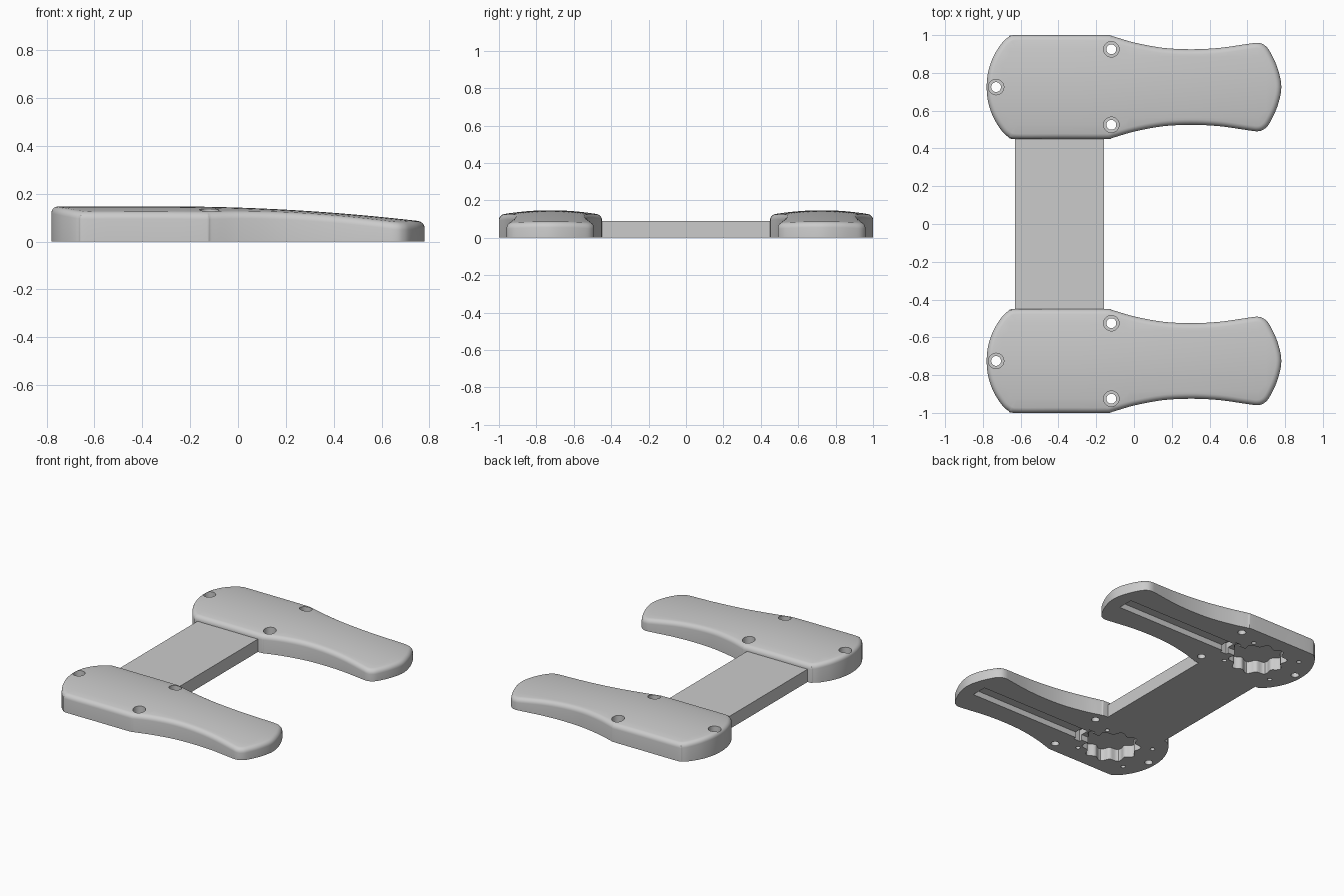
import bpy, bmesh, math
from mathutils import Vector
from mathutils.geometry import delaunay_2d_cdt

old = bpy.data.objects.get("Cube")
if old:
    bpy.data.objects.remove(old, do_unlink=True)

grey = bpy.data.materials.new("plain grey")
grey.use_nodes = True
COLOUR = (0.6, 0.6, 0.6, 1)
grey.diffuse_color = COLOUR
grey.node_tree.nodes["Principled BSDF"].inputs["Base Color"].default_value = COLOUR


def make(name, bm):
    bmesh.ops.remove_doubles(bm, verts=bm.verts, dist=1e-5)
    bmesh.ops.recalc_face_normals(bm, faces=bm.faces)
    mesh = bpy.data.meshes.new(name)
    bm.to_mesh(mesh)
    bm.free()
    mesh.materials.append(grey)
    ob = bpy.data.objects.new(name, mesh)
    bpy.context.collection.objects.link(ob)
    return ob


def circle(cx, cy, r, n=32, wave=0, lobes=1):
    angles = [math.tau * i / n for i in range(n)]
    return [Vector((cx + (r + wave * math.cos(lobes * a)) * math.cos(a),
                    cy + (r + wave * math.cos(lobes * a)) * math.sin(a))) for a in angles]


def rect(x0, x1, y0, y1):
    return [Vector(p) for p in ((x0, y0), (x1, y0), (x1, y1), (x0, y1))]


def inside(p, loop):
    odd = False
    for a, b in zip(loop, loop[1:] + loop[:1]):
        if (a.y > p.y) != (b.y > p.y):
            if p.x < a.x + (p.y - a.y) / (b.y - a.y) * (b.x - a.x):
                odd = not odd
    return odd


def flip(p):
    return Vector((p.x, -p.y))


def spline(points, steps=5):
    pts = [flip(points[1])] + points + [flip(points[-2])]
    out = []
    for a, b, c, d in zip(pts, pts[1:], pts[2:], pts[3:]):
        for i in range(steps):
            t = i / steps
            out.append(.5 * (2 * b + (c - a) * t + (2 * a - 5 * b + 4 * c - d) * t * t
                             + (3 * b - a - 3 * c + d) * t ** 3))
    return out + [points[-1]]


# Half outline of a paddle, from the wide end to the narrow end
HALF = [(-.78, 0), (-.772, .08), (-.745, .16), (-.70, .232), (-.665, .264),
        (-.63, .275), (-.4, .275), (-.15, .275), (-.11, .268), (0, .236),
        (.15, .208), (.3, .2), (.45, .207), (.6, .228), (.655, .234),
        (.69, .222), (.72, .187), (.76, .1), (.78, 0)]
PATH = spline([Vector(p) for p in HALF])
FILLET = .028


def ring(offset):
    """Closed outline, moved inward by an offset."""
    ext = [flip(PATH[1])] + PATH + [flip(PATH[-2])]
    half = []
    for before, p, after in zip(ext, ext[1:], ext[2:]):
        t = (after - before).normalized()
        half.append(p + Vector((t.y, -t.x)) * offset)
    return half + [flip(p) for p in half[-2:0:-1]]


def edge_distance(p):
    q = Vector((p.x, abs(p.y)))
    best = 1
    for a, b in zip(PATH, PATH[1:]):
        d = b - a
        t = min(1, max(0, (q - a).dot(d) / d.length_squared))
        best = min(best, (a + d * t - q).length)
    return best


def crown(p):
    """Height of the domed top with its rounded rim."""
    slope = max(0, (p.x + .3) / 1.08) ** 2
    u = 1 - min(1, edge_distance(p) / FILLET)
    rim = FILLET * (1 - math.sqrt(1 - u * u))
    return .147 - .064 * slope - .025 * (p.y / .275) ** 2 - rim


OUTLINE = ring(0)
SCREWS = ((-.73, 0), (-.12, .2), (-.12, -.2))
BORES = [circle(x, y, .026) for x, y in SCREWS]
COUNTERBORES = [circle(x, y, .041) for x, y in SCREWS]
# Underside recesses with depths: groove, cross notch, scalloped pocket, pilot holes
RECESSES = [(rect(-.3, .68, -.055, .055), .04),
            (rect(-.22, -.17, -.075, .075), .08),
            (circle(-.42, 0, .172, 100, .016, 10), .085)]
RECESSES += [(circle(x, y, .015, 16), .06) for x in (-.64, -.265) for y in (-.145, .145)]


def sheet(bm, loops, extra, levels):
    """Triangulate loops, lift each triangle to its level and wall the steps."""
    pts, edges = list(extra), []
    for loop in loops:
        n, s = len(loop), len(pts)
        edges += [(s + i, s + (i + 1) % n) for i in range(n)]
        pts += loop
    flat, _, tris, *_ = delaunay_2d_cdt(pts, edges, [], 0, 1e-5)
    sides = {}
    for tri in tris:
        centre = sum((flat[i] for i in tri), Vector((0, 0))) / 3
        solid = inside(centre, OUTLINE) and not any(inside(centre, b) for b in BORES)
        z = levels(centre, tri, flat) if solid else [0, 0, 0]
        if solid:
            bm.faces.new([bm.verts.new((*flat[i], h)) for i, h in zip(tri, z)])
        height = dict(zip(tri, z))
        for a, b in zip(tri, tri[1:] + tri[:1]):
            a, b = min(a, b), max(a, b)
            sides.setdefault((a, b), []).append((height[a], height[b]))
    for (a, b), found in sides.items():
        (a0, b0), (a1, b1) = (found + [(0, 0)])[:2]
        if abs(a0 - a1) + abs(b0 - b1) > 1e-4:
            corners = ((a, a0), (b, b0), (b, b1), (a, a1))
            bm.faces.new([bm.verts.new((*flat[i], h)) for i, h in corners])


def build_paddle():
    bm = bmesh.new()
    heights = {}

    def top_levels(centre, tri, flat):
        if any(inside(centre, c) for c in COUNTERBORES):
            return [.08] * 3
        for i in tri:
            if i not in heights:
                heights[i] = crown(flat[i])
        return [heights[i] for i in tri]

    def base_levels(centre, tri, flat):
        return [max([0] + [d for loop, d in RECESSES if inside(centre, loop)])] * 3

    rings = [ring(FILLET * (1 - math.cos(math.pi / 10 * i))) for i in range(6)]
    grid = [Vector((-.74 + .04 * i, .04 * j)) for i in range(38) for j in range(-6, 7)]
    inner = ring(FILLET + .012)
    grid = [p for p in grid if inside(p, inner)]
    sheet(bm, rings + BORES + COUNTERBORES, grid, top_levels)
    sheet(bm, [OUTLINE] + BORES + [loop for loop, _ in RECESSES], [], base_levels)
    return make("back_paddle", bm)


# Matching pair of paddles
paddle = build_paddle()
bpy.ops.object.select_all(action='DESELECT')
paddle.select_set(True)
bpy.context.view_layer.objects.active = paddle
bpy.ops.object.shade_smooth_by_angle(angle=math.radians(32))
front = paddle.copy()
front.data = paddle.data.copy()
front.name = "front_paddle"
bpy.context.collection.objects.link(front)
paddle.location.y = .725
front.location.y = -.725

# Flat plate joining them
plate = bmesh.new()
bmesh.ops.create_cube(plate, size=1)
bmesh.ops.scale(plate, vec=(.47, .904, .09), verts=plate.verts)
bmesh.ops.translate(plate, vec=(-.395, 0, .045), verts=plate.verts)
make("bridge_plate", plate)
